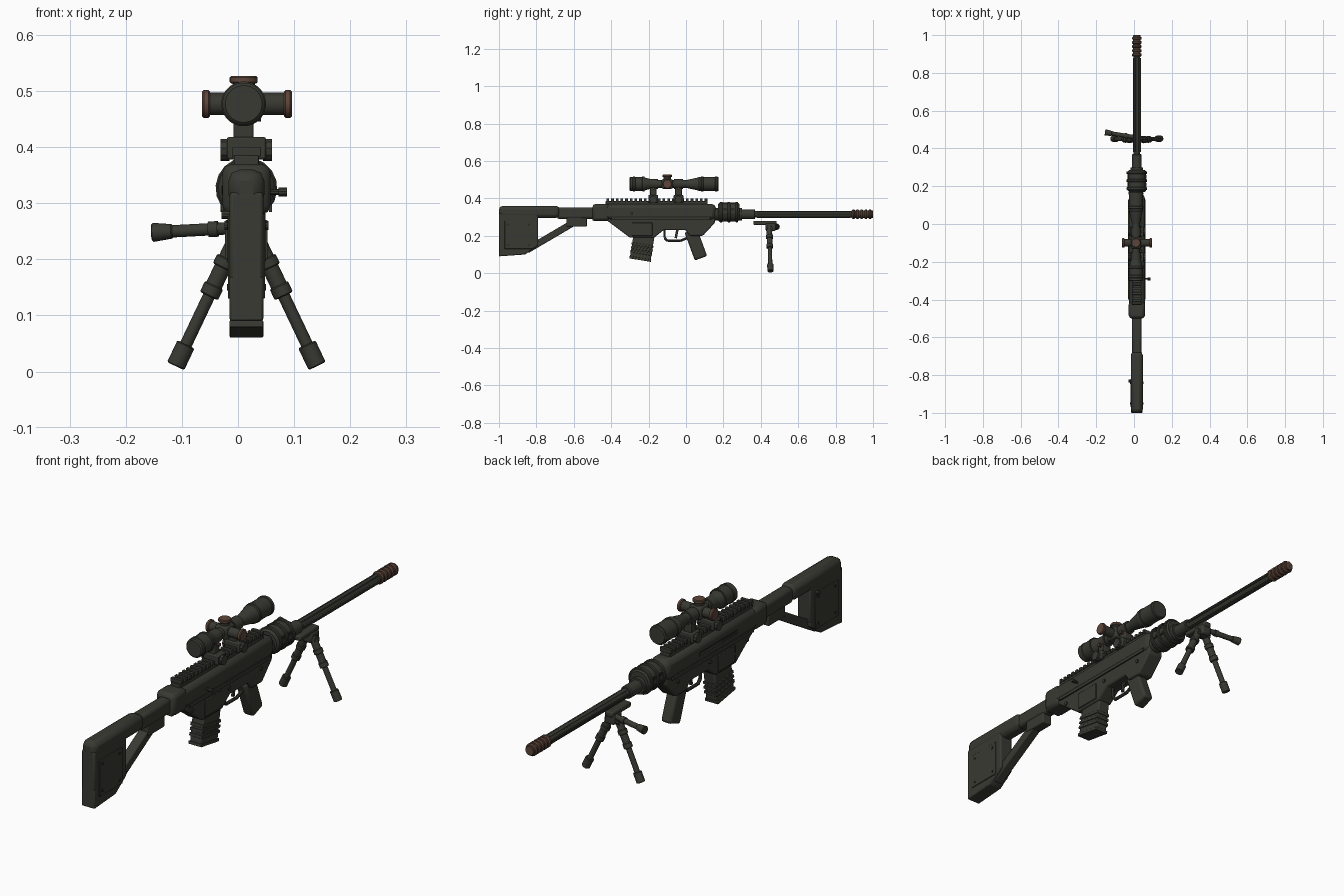
import bpy, bmesh, math
from mathutils import Vector

if "Cube" in bpy.data.objects:
    bpy.data.objects.remove(bpy.data.objects["Cube"], do_unlink=True)

BODY_X, BORE_Z = 0.015, 0.315      # centre line of the body and height of the barrel
SCOPE_X, SCOPE_Z = 0.01, 0.477     # optical axis
SIDES = (-1, 1)


def material(name, red, green, blue):
    made = bpy.data.materials.new(name)
    made.use_nodes = True
    colour = (red, green, blue, 1)
    made.diffuse_color = colour
    shader = next(n for n in made.node_tree.nodes if n.type == 'BSDF_PRINCIPLED')
    shader.inputs["Base Color"].default_value = colour
    return made


OLIVE = material("dark olive metal", 0.04, 0.041, 0.032)
COPPER = material("worn copper", 0.11, 0.06, 0.042)
RECESS = material("dark recess", 0.02, 0.02, 0.017)


def finish(name, mesh, colour, bevel=None):
    bmesh.ops.recalc_face_normals(mesh, faces=mesh.faces)
    data = bpy.data.meshes.new(name)
    mesh.to_mesh(data)
    mesh.free()
    data.materials.append(colour)
    part = bpy.data.objects.new(name, data)
    bpy.context.collection.objects.link(part)
    if bevel:
        modifier = part.modifiers.new("rounded edges", 'BEVEL')
        modifier.width, modifier.segments = bevel, 2
    bpy.ops.object.select_all(action='DESELECT')
    part.select_set(True)
    bpy.context.view_layer.objects.active = part
    bpy.ops.object.shade_smooth_by_angle(angle=math.radians(35))


def prism(name, outline, half, bevel=0.004, colour=OLIVE, x=BODY_X):
    """Side outline of (y, z) points, extruded evenly to both sides of x."""
    mesh = bmesh.new()
    face = mesh.faces.new([mesh.verts.new((x - half, y, z)) for y, z in outline])
    grown = bmesh.ops.extrude_face_region(mesh, geom=[face])["geom"]
    moved = [v for v in grown if isinstance(v, bmesh.types.BMVert)]
    bmesh.ops.translate(mesh, vec=(half * 2, 0, 0), verts=moved)
    finish(name, mesh, colour, bevel)


def box(name, rear, front, bottom, top, half, **options):
    outline = [(rear, bottom), (front, bottom), (front, top), (rear, top)]
    prism(name, outline, half, **options)


def slab(name, start, end, thickness, half, **options):
    """Slanted bar between two (y, z) points."""
    start, end = Vector(start), Vector(end)
    side = (end - start).orthogonal().normalized() * thickness / 2
    prism(name, [start - side, end - side, end + side, start + side], half, **options)


def rod(name, start, end, radius, end_radius=None, chamfer=0.0, segments=18, colour=OLIVE):
    """Round bar between two points, optionally tapered, with chamfered rims."""
    start, end = Vector(start), Vector(end)
    along = (end - start).normalized()
    across = along.orthogonal().normalized()
    other = along.cross(across)
    last = end_radius or radius
    steps = [(start, radius - chamfer), (end, last - chamfer)]
    if chamfer:
        steps[1:1] = [(start + along * chamfer, radius), (end - along * chamfer, last)]
    mesh = bmesh.new()
    rings = []
    for centre, size in steps:
        angles = [math.tau * (i + 0.5) / segments for i in range(segments)]
        rings.append([mesh.verts.new(centre + (across * math.cos(a) + other * math.sin(a)) * size)
                      for a in angles])
    for near, far in zip(rings, rings[1:]):
        for i in range(segments):
            mesh.faces.new((near[i - 1], near[i], far[i], far[i - 1]))
    mesh.faces.new(rings[0])
    mesh.faces.new(rings[-1])
    finish(name, mesh, colour)


def turned(name, rear, front, radius, end_radius=None, x=BODY_X, z=BORE_Z, **options):
    """Round part lying along the barrel direction."""
    rod(name, (x, rear, z), (x, front, z), radius, end_radius, **options)


def scope_part(name, rear, front, radius, end_radius=None, **options):
    turned(name, rear, front, radius, end_radius, x=SCOPE_X, z=SCOPE_Z, segments=24, **options)


def stud(name, side, offset, y, z, radius, height=0.006, colour=OLIVE):
    """Small round pin standing out of a flank."""
    x = BODY_X + side * offset
    rod(name, (x, y, z), (x + side * height, y, z), radius, segments=10, colour=colour)


# Stock: rounded tube, butt, diagonal strut and front block leave an opening
box("stock_tube", -1, -0.675, 0.295, 0.36, half=0.032, bevel=0.02)
box("butt", -1, -0.79, 0.15, 0.32, half=0.03, bevel=0.006)
prism("butt_toe", [(-1, 0.09), (-0.86, 0.1), (-0.79, 0.15), (-0.79, 0.17), (-1, 0.17)], half=0.03)
slab("stock_strut", (-0.85, 0.124), (-0.61, 0.265), thickness=0.036, half=0.02)
box("stock_front_block", -0.64, -0.53, 0.25, 0.31, half=0.022)
box("stock_neck", -0.69, -0.48, 0.29, 0.352, half=0.025, bevel=0.012)
for side in SIDES:
    box("butt_panel", -0.97, -0.82, 0.13, 0.28, half=0.003, bevel=0.002, x=BODY_X + side * 0.03)
    for y in (-0.95, -0.84):
        for z in (0.15, 0.26):
            stud("butt_screw", side, 0.031, y, z, radius=0.006, height=0.004, colour=RECESS)
stud("stock_release", -1, 0.03, -0.83, 0.28, radius=0.008, height=0.014)

# Receiver: rounded upper shell, rear collar and stepped lower housing
box("upper_receiver", -0.48, 0.16, 0.285, 0.37, half=0.042, bevel=0.022)
box("rear_collar", -0.5, -0.41, 0.28, 0.37, half=0.043, bevel=0.016)
prism("lower_housing", [(-0.5, 0.28), (-0.42, 0.28), (-0.3, 0.19), (-0.17, 0.19), (-0.12, 0.23),
                        (0, 0.23), (0.02, 0.2), (0.09, 0.2), (0.155, 0.27), (0.155, 0.33),
                        (-0.5, 0.33)], half=0.034, bevel=0.006)
for side in SIDES:
    box("receiver_rib", -0.4, 0.13, 0.284, 0.298, half=0.003, bevel=0.001, x=BODY_X + side * 0.043)
    box("well_plate", -0.29, -0.18, 0.2, 0.27, half=0.003, bevel=0.002, x=BODY_X + side * 0.035)
    for y in (-0.37, -0.13, 0.08):
        stud("receiver_pin", side, 0.033, y, 0.26, radius=0.008)
box("ejection_port", -0.3, -0.05, 0.315, 0.332, half=0.002, bevel=None, colour=RECESS, x=-0.0265)
box("bolt_cover", -0.19, -0.05, 0.318, 0.33, half=0.003, bevel=None, x=-0.0275)
stud("bolt_handle", 1, 0.03, -0.29, 0.32, radius=0.005, height=0.03)
stud("bolt_knob", 1, 0.057, -0.29, 0.32, radius=0.008, height=0.015)

# Toothed top rail
box("rail_base", -0.43, 0.115, 0.362, 0.385, half=0.022, bevel=0.002)
for i in range(22):
    y = -0.425 + i * 0.025
    box("rail_tooth", y, y + 0.014, 0.383, 0.4, half=0.026, bevel=0.002)

# Magazine with a floor plate and ribs, all on one slanted line
mag_top, mag_foot = Vector((-0.223, 0.21)), Vector((-0.245, 0.074))
slab("magazine", mag_top, mag_foot, thickness=0.112, half=0.027, bevel=0.006)
for i, place in enumerate((0.4, 0.55, 0.7, 0.94)):
    reach = 0.12 if i == 3 else 0.04
    slab("magazine_rib", mag_top.lerp(mag_foot, place), mag_top.lerp(mag_foot, place + 0.09),
         thickness=0.118, half=0.03, bevel=0.002)

# Grip, trigger and guard
slab("pistol_grip", (0.025, 0.23), (0.08, 0.08), thickness=0.07, half=0.024, bevel=0.01)
slab("trigger", (-0.045, 0.24), (-0.055, 0.187), thickness=0.013, half=0.005, bevel=0.002)
guard = [(-0.115, 0.24), (-0.115, 0.19), (-0.1, 0.173), (-0.03, 0.173), (0.01, 0.19)]
for start, end in zip(guard, guard[1:]):
    rod("trigger_guard", (BODY_X, *start), (BODY_X, *end), 0.007, segments=8)

# Handguard: drum with raised rings and side vents
GUARD_Z = 0.327
turned("handguard", 0.17, 0.285, 0.05, z=GUARD_Z, chamfer=0.008)
for i in range(3):
    y = 0.18 + i * 0.042
    turned("handguard_ring", y, y + 0.015, 0.055, z=GUARD_Z, chamfer=0.003)
    for side in SIDES:
        for z in (GUARD_Z - 0.015, GUARD_Z + 0.015):
            if i < 2:
                box("handguard_vent", y + 0.019, y + 0.038, z - 0.006, z + 0.006, half=0.003,
                    bevel=None, colour=RECESS, x=BODY_X + side * 0.047)

# Barrel with flutes, and a ringed muzzle brake
turned("barrel_root", 0.15, 0.3, 0.034)
turned("barrel_sleeve", 0.28, 0.37, 0.026, chamfer=0.004)
turned("barrel", 0.3, 0.9, 0.018)
for i in range(6):
    turn = math.tau * i / 6
    turned("barrel_flute", 0.38, 0.88, 0.004, segments=6,
           x=BODY_X + math.cos(turn) * 0.017, z=BORE_Z + math.sin(turn) * 0.017)
turned("muzzle_brake", 0.885, 1, 0.02, chamfer=0.002, colour=COPPER)
for i in range(5):
    y = 0.888 + i * 0.022
    turned("brake_ring", y, y + 0.015, 0.026, chamfer=0.004, colour=COPPER)
turned("muzzle_bore", 0.99, 1, 0.011, colour=RECESS)

# Scope: flared ends on a slim tube, raised rings
scope_part("scope_tube", -0.2, 0.03, 0.021)
scope_part("eyepiece", -0.303, -0.22, 0.038, chamfer=0.005)
scope_part("eyepiece_taper", -0.225, -0.17, 0.036, 0.021)
scope_part("objective_taper", 0, 0.07, 0.021, 0.036)
scope_part("objective", 0.065, 0.175, 0.038, chamfer=0.004)
for y in (-0.285, -0.235, 0.08, 0.155):
    scope_part("scope_ring", y, y + 0.014, 0.04, chamfer=0.002)

# Turrets with copper caps
hub = Vector((SCOPE_X, -0.1, SCOPE_Z))
box("turret_block", -0.13, -0.07, SCOPE_Z - 0.026, SCOPE_Z + 0.026, half=0.027, bevel=0.008, x=SCOPE_X)
for name, axis, length in (("top", (0, 0, 1), 0.05), ("left", (1, 0, 0), 0.086),
                           ("right", (-1, 0, 0), 0.074)):
    axis = Vector(axis)
    tip = hub + axis * length
    rod(name + "_turret", hub, tip - axis * 0.01, 0.02)
    rod(name + "_turret_cap", tip - axis * 0.014, tip, 0.025, chamfer=0.003, colour=COPPER)

# Scope mounts
for y in (-0.175, -0.04):
    scope_part("scope_clamp", y - 0.024, y + 0.024, 0.027)
    box("mount_post", y - 0.018, y + 0.018, 0.4, 0.46, half=0.018, x=SCOPE_X)
    box("mount_base", y - 0.026, y + 0.026, 0.378, 0.418, half=0.035)
    for side in SIDES:
        stud("mount_nut", side, 0.03, y, 0.395, radius=0.02, height=0.016)
        stud("mount_screw", side, 0.01, y, 0.453, radius=0.007, height=0.016, colour=COPPER)

# Bipod: head, spread legs and side lever
box("bipod_plate", 0.36, 0.485, 0.258, 0.28, half=0.018, bevel=0.006)
box("bipod_head", 0.425, 0.48, 0.225, 0.268, half=0.022, bevel=0.008)
for side in SIDES:
    hip = Vector((BODY_X + side * 0.012, 0.445, 0.25))
    foot = Vector((BODY_X + side * 0.126, 0.452, 0.01))
    stud("bipod_pivot", side, 0, 0.45, 0.235, radius=0.016, height=0.032)
    for name, begin, stop, radius in (("upper", 0, 0.46, 0.015), ("collar", 0.2, 0.27, 0.019),
                                      ("clamp", 0.4, 0.48, 0.018), ("lower", 0.45, 0.9, 0.011),
                                      ("foot", 0.84, 1, 0.017)):
        rod("leg_" + name, hip.lerp(foot, begin), hip.lerp(foot, stop), radius, chamfer=0.002)
hinge, knob = Vector((BODY_X, 0.458, 0.257)), Vector((-0.153, 0.485, 0.248))
rod("side_lever", hinge, knob, 0.011)
rod("lever_collar", hinge.lerp(knob, 0.3), hinge.lerp(knob, 0.4), 0.014)
rod("lever_end", hinge.lerp(knob, 0.78), knob, 0.013, 0.017, chamfer=0.002)
